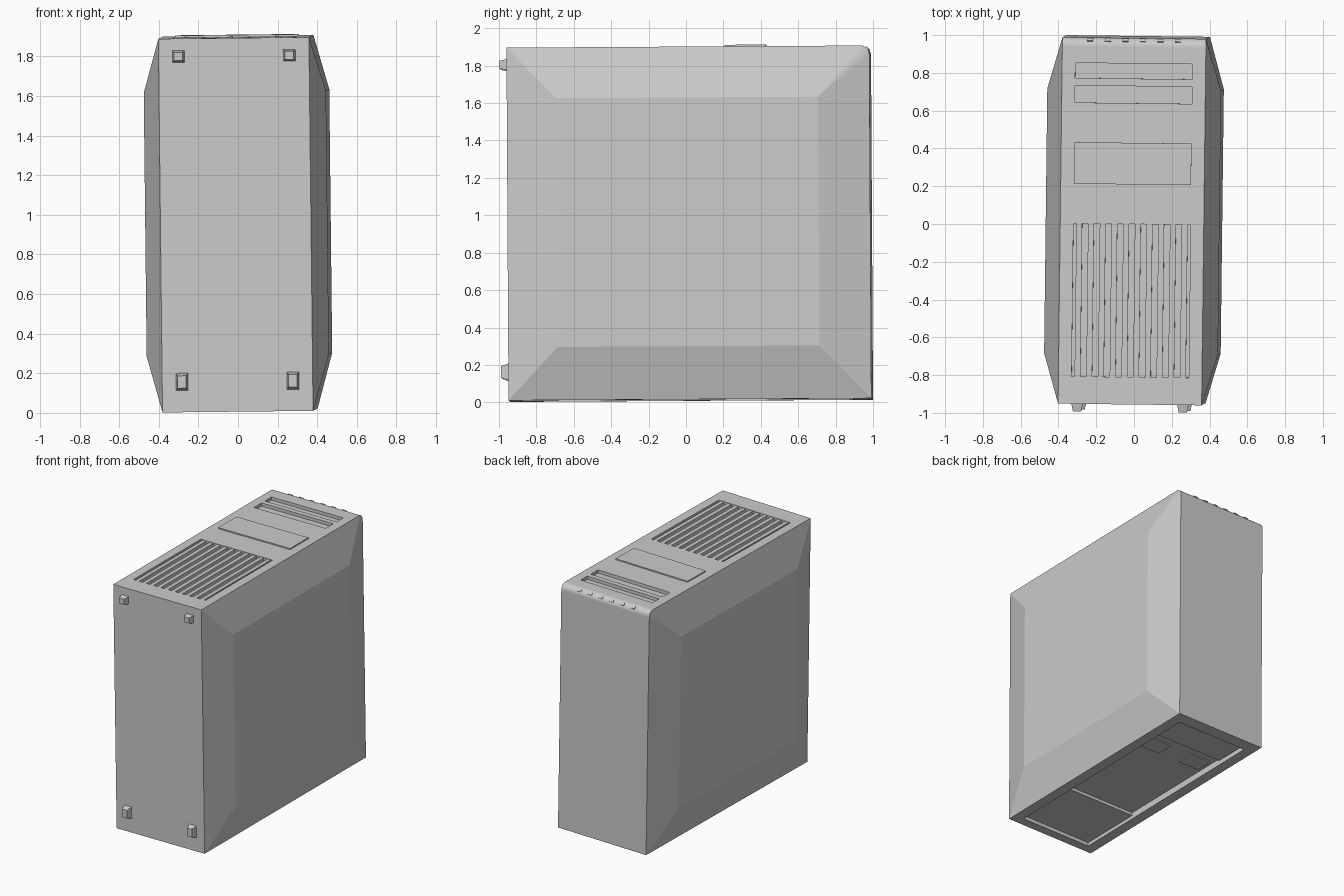
import bpy, bmesh, math
from mathutils import Matrix, Vector, Euler

if "Cube" in bpy.data.objects:
    bpy.data.objects.remove(bpy.data.objects["Cube"])

# The whole case sits very slightly tilted; parts are built square, then placed
PLACE = Matrix.Translation((0, 0.02, 0.955)) @ Euler((0.006, -0.011, -0.012)).to_matrix().to_4x4()
HX, HY, HZ = 0.38, 0.97, 0.943      # half sizes of the core box
BULGE = 0.46                        # half width at the side panels


def make(name, bm, hide=False):
    bmesh.ops.recalc_face_normals(bm, faces=bm.faces)
    me = bpy.data.meshes.new(name)
    bm.to_mesh(me)
    bm.free()
    ob = bpy.data.objects.new(name, me)
    bpy.context.collection.objects.link(ob)
    ob.matrix_world = PLACE
    ob.hide_render = hide
    return ob


def add_box(bm, lo, hi, rot=None):
    lo, hi = Vector(lo), Vector(hi)
    m = Matrix.Translation((lo + hi) / 2)
    if rot:
        m = m @ rot
    bmesh.ops.create_cube(bm, size=1, matrix=m @ Matrix.Diagonal((*(hi - lo), 1)))


def boxes(name, items, hide=False):
    bm = bmesh.new()
    for lo, hi in items:
        add_box(bm, lo, hi)
    return make(name, bm, hide)


# Case shell: side profile with one rounded corner, bulging side panels
R = 0.045
inner = [(-0.705, -0.66), (0.695, -0.66), (0.695, 0.67), (-0.705, 0.67)]
profile = [((-HY, -HZ), 0), ((HY, -HZ), 1)]
for i in range(7):
    t = math.radians(15 * i)
    profile.append(((HY - R + R * math.cos(t), HZ - R + R * math.sin(t)), 2))
profile.append(((-HY, HZ), 3))

bm = bmesh.new()
rings = []
for s in (-1, 1):
    outer = [bm.verts.new((s * HX, *p)) for p, _ in profile]
    panel = [bm.verts.new((s * BULGE, *p)) for p in inner]
    rings.append(outer)
    bm.faces.new(panel)
    for i in range(len(profile)):
        j = (i + 1) % len(profile)
        a, b = profile[i][1], profile[j][1]
        quad = [outer[i], outer[j], panel[b]] + ([panel[a]] if a != b else [])
        bm.faces.new(quad)
for i in range(len(profile)):
    j = (i + 1) % len(profile)
    bm.faces.new((rings[0][i], rings[0][j], rings[1][j], rings[1][i]))
shell = make("case_shell", bm)

# Recesses: two drive slots, the grille well and the rear connector well
W = 0.31
cutter = boxes("recess_cutter", [
    ((-W, 0.755, HZ - 0.025), (W, 0.835, HZ + 0.1)),
    ((-W, 0.625, HZ - 0.025), (W, 0.715, HZ + 0.1)),
    ((-W, -0.825, HZ - 0.035), (W, -0.015, HZ + 0.1)),
    ((-0.30, -0.90, -HZ - 0.1), (0.30, 0.87, -HZ + 0.05)),
], hide=True)
mod = shell.modifiers.new("recesses", 'BOOLEAN')
mod.operation = 'DIFFERENCE'
mod.solver = 'EXACT'
mod.object = cutter
bpy.context.view_layer.update()
cut = bpy.data.meshes.new_from_object(shell.evaluated_get(bpy.context.evaluated_depsgraph_get()))
shell.modifiers.clear()
shell.data = cut
bpy.data.objects.remove(cutter)

# Grille slats
n = 10
pitch = 2 * W / n
boxes("grille_slats", [
    ((-W + pitch * (i + 0.25), -0.827, HZ - 0.037), (-W + pitch * (i + 0.75), -0.013, HZ - 0.003))
    for i in range(n)])

# Raised front door
boxes("front_door", [((-W, 0.195, HZ - 0.01), (W, 0.415, HZ + 0.009))])

# Row of small buttons on the rounded edge
bm = bmesh.new()
c = HY - R + R * 0.707, HZ - R + R * 0.707
for i in range(6):
    x = -0.233 + i * 0.093
    add_box(bm, (x - 0.016, c[0] - 0.01, c[1] - 0.005), (x + 0.016, c[0] + 0.01, c[1] + 0.005),
            Matrix.Rotation(math.radians(-45), 4, 'X'))
make("edge_buttons", bm)

# Rear well: power supply plate, end plate and two port plates
F = -HZ + 0.052
boxes("power_supply_plate", [((-0.30, -0.90, F - 0.025), (0.30, -0.40, F))])
boxes("rear_end_plate", [((-0.29, 0.60, F - 0.025), (0.29, 0.84, F))])
boxes("port_plates", [((s * 0.18 - 0.09, 0.38, F - 0.01), (s * 0.18 + 0.09, 0.52, F))
                      for s in (-1, 1)])

# Tapered feet
bm = bmesh.new()
for s in (-1, 1):
    for z, h in ((0.853, 0.03), (-0.79, 0.045)):
        base, tip = [[bm.verts.new((s * 0.28 + u * 0.031 * k, y, z + v * h * k))
                      for u, v in ((-1, -1), (1, -1), (1, 1), (-1, 1))]
                     for y, k in ((-HY + 0.003, 1), (-1.01, 0.7))]
        bm.faces.new(base)
        bm.faces.new(tip)
        for i in range(4):
            j = (i + 1) % 4
            bm.faces.new((base[i], base[j], tip[j], tip[i]))
make("feet", bm)
